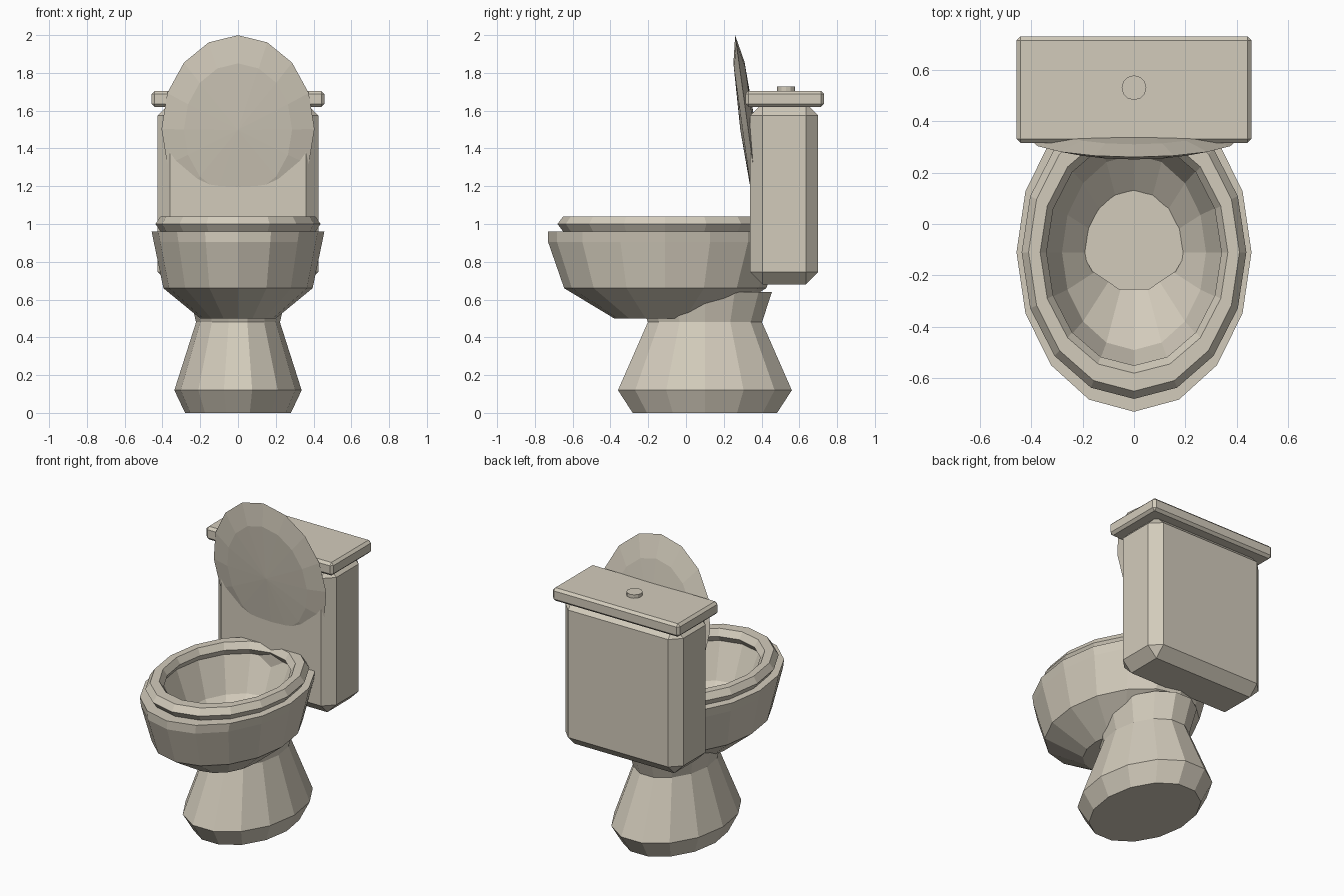
import bpy, bmesh, math
from mathutils import Matrix

if "Cube" in bpy.data.objects:
    bpy.data.objects.remove(bpy.data.objects["Cube"])

ivory = bpy.data.materials.new("warm ivory ceramic")
ivory.diffuse_color = (0.65, 0.60, 0.50, 1)
ivory.use_nodes = True
ivory.node_tree.nodes["Principled BSDF"].inputs["Base Color"].default_value = ivory.diffuse_color


def finish(name, bm):
    """Turn a bmesh into a flat-shaded object."""
    bmesh.ops.recalc_face_normals(bm, faces=bm.faces)
    mesh = bpy.data.meshes.new(name)
    bm.to_mesh(mesh)
    bm.free()
    mesh.materials.append(ivory)
    obj = bpy.data.objects.new(name, mesh)
    bpy.context.collection.objects.link(obj)
    return obj


def loft(name, rings, sides, cy, loop=False):
    """Join ellipses (rx, ry, z) centred on y = cy; cap the ends or close the loop."""
    bm = bmesh.new()
    rows = []
    for rx, ry, z in rings:
        angles = [2 * math.pi * i / sides for i in range(sides)]
        rows.append([bm.verts.new((rx * math.cos(a), cy + ry * math.sin(a), z)) for a in angles])
    pairs = list(zip(rows, rows[1:]))
    if loop:
        pairs.append((rows[-1], rows[0]))
    else:
        bm.faces.new(rows[0])
        bm.faces.new(rows[-1])
    for a, b in pairs:
        for i in range(sides):
            j = (i + 1) % sides
            bm.faces.new((a[i], a[j], b[j], b[i]))
    return finish(name, bm)


def chamfered_box(name, lo, hi, width):
    """Box between two corners with one-segment bevels."""
    bm = bmesh.new()
    bmesh.ops.create_cube(bm, size=1)
    for v in bm.verts:
        v.co = [(l + h) / 2 + c * (h - l) for l, h, c in zip(lo, hi, v.co)]
    bmesh.ops.bevel(bm, geom=bm.edges[:], offset=width, segments=1, profile=0.5, affect='EDGES')
    return finish(name, bm)


# Pedestal: waisted foot whose flared top shows inside the bowl
loft("pedestal", [(0.28, 0.392, 0), (0.337, 0.472, 0.12),
                  (0.222, 0.31, 0.48), (0.26, 0.364, 0.64)], 14, 0.10)

# Bowl: outside up to the rim, then down the inside
loft("bowl", [(0.20, 0.27, 0.50), (0.395, 0.535, 0.66), (0.446, 0.62, 0.905),
              (0.457, 0.62, 0.96), (0.365, 0.475, 0.96),
              (0.28, 0.38, 0.74), (0.12, 0.13, 0.56)], 16, -0.11)

# Seat: ring with a six-sided section
loft("seat", [(0.437, 0.57, 1.0), (0.41, 0.54, 1.04), (0.365, 0.47, 1.04),
              (0.34, 0.44, 1.0), (0.365, 0.47, 0.96), (0.41, 0.54, 0.96)], 16, -0.11, loop=True)

# Raised lid: flattened sphere leaning back against the tank
bm = bmesh.new()
bmesh.ops.create_uvsphere(bm, u_segments=16, v_segments=4, radius=1)
tilt = math.radians(90 + 7.9)
bm.transform(Matrix.Translation((0, 0.329, 1.504)) @ Matrix.Rotation(tilt, 4, 'X')
             @ Matrix.Diagonal((0.405, 0.5, 0.042, 1)))
finish("seat_lid", bm)

# Tank, its cover and the flush button
chamfered_box("tank", (-0.425, 0.34, 0.68), (0.425, 0.70, 1.64), 0.065)
chamfered_box("tank_cover", (-0.457, 0.315, 1.62), (0.457, 0.73, 1.705), 0.016)
loft("flush_button", [(0.048, 0.048, 1.69), (0.048, 0.048, 1.727)], 12, 0.53)
